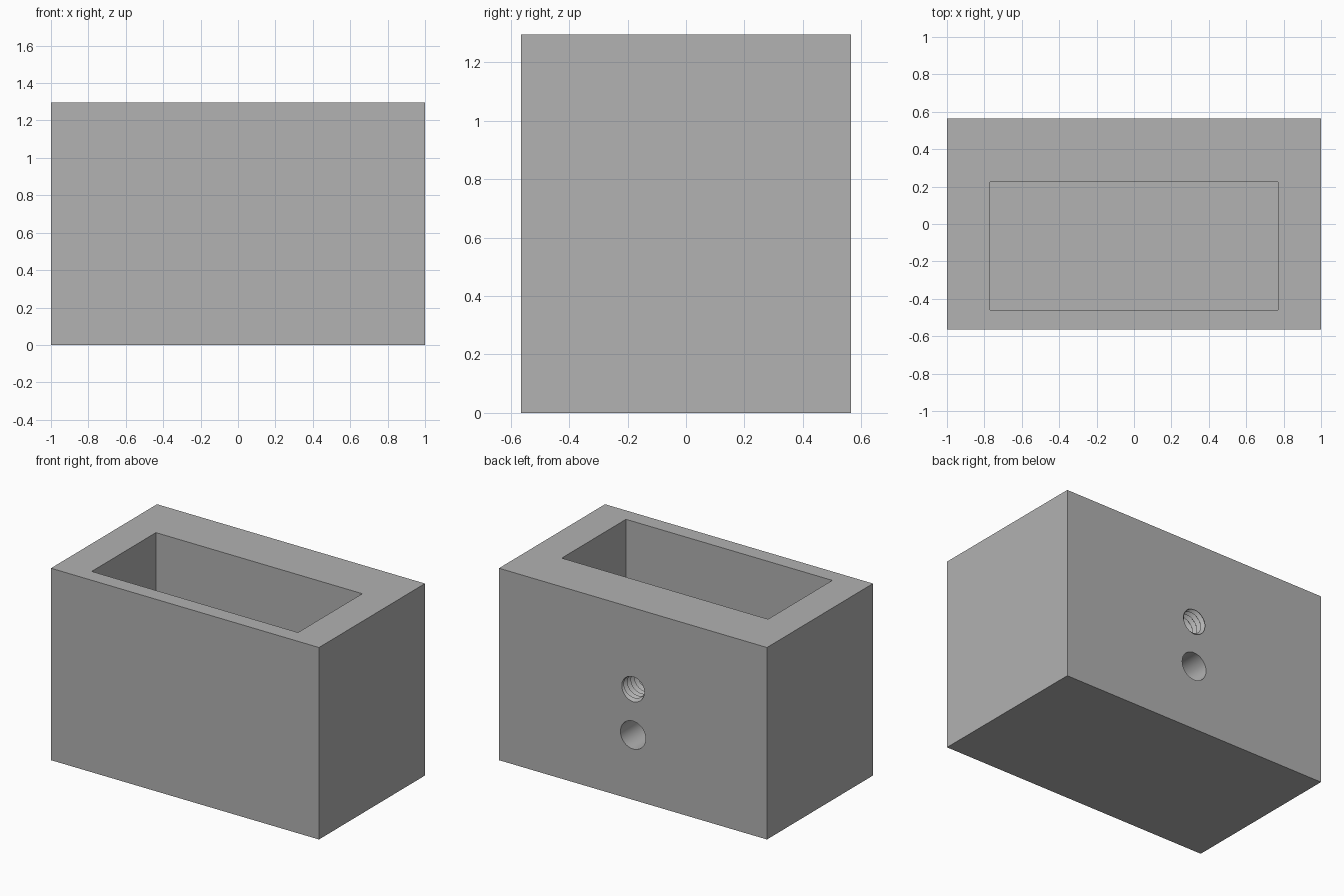
import bpy, bmesh, math
from mathutils import Matrix

cube = bpy.data.objects.get("Cube")
if cube:
    bpy.data.objects.remove(cube, do_unlink=True)

W, D, H = 2.0, 1.13, 1.295
HOLE_R, PITCH, SIDES = 0.094, 0.038, 48

grey = bpy.data.materials.new("plain grey")
grey.use_nodes = True
colour = (0.445, 0.445, 0.445, 1)
grey.diffuse_color = colour
grey.node_tree.nodes["Principled BSDF"].inputs["Base Color"].default_value = colour


def finish(name, bm):
    bmesh.ops.recalc_face_normals(bm, faces=bm.faces)
    mesh = bpy.data.meshes.new(name)
    bm.to_mesh(mesh)
    bm.free()
    mesh.materials.append(grey)
    obj = bpy.data.objects.new(name, mesh)
    bpy.context.collection.objects.link(obj)
    return obj


def box(name, x0, x1, y0, y1, z0, z1):
    bm = bmesh.new()
    place = Matrix.Translation(((x0 + x1) / 2, (y0 + y1) / 2, (z0 + z1) / 2))
    size = Matrix.Diagonal((x1 - x0, y1 - y0, z1 - z0, 1))
    bmesh.ops.create_cube(bm, size=1, matrix=place @ size)
    return finish(name, bm)


def pin_hole(name, y0, y1, z):
    bm = bmesh.new()
    place = Matrix.Translation((0, (y0 + y1) / 2, z)) @ Matrix.Rotation(math.pi / 2, 4, 'X')
    bmesh.ops.create_cone(bm, cap_ends=True, segments=SIDES, radius1=HOLE_R,
                          radius2=HOLE_R, depth=y1 - y0, matrix=place)
    return finish(name, bm)


def threaded_hole(name, y0, y1, z):
    # Crest and root lines wind round the axis; the seam joins one turn to the next
    bm = bmesh.new()
    rows = 2 * round((y1 - y0) / PITCH)
    cols = []
    for i in range(SIDES):
        a = math.tau * i / SIDES
        col = []
        for k in range(rows):
            r = HOLE_R if k % 2 else HOLE_R - 0.02
            y = y0 + PITCH * (k / 2 + i / SIDES)
            col.append(bm.verts.new((r * math.cos(a), y, z + r * math.sin(a))))
        cols.append(col)
    for i in range(SIDES):
        seam = i == SIDES - 1
        a, b = cols[i], (cols[0][2:] if seam else cols[i + 1])
        for k in range(len(b) - 1):
            bm.faces.new((a[k], a[k + 1], b[k + 1], b[k]))
    # The last seam rows stay open and are closed with the end caps
    bmesh.ops.holes_fill(bm, edges=[e for e in bm.edges if e.is_boundary], sides=0)
    bmesh.ops.triangulate(bm, faces=bm.faces)
    return finish(name, bm)


# Solid block with an open pocket and two holes through the thick back wall
block = box("holder_block", -W / 2, W / 2, -D / 2, D / 2, 0, H)
cutters = [
    box("pocket_cutter", -0.77, 0.77, -0.46, 0.225, 0.15, H + 0.2),
    pin_hole("pin_hole_cutter", 0.1, 0.7, 0.437),
    threaded_hole("threaded_hole_cutter", 0.1, 0.7, 0.755),
]
bpy.context.view_layer.objects.active = block
for cutter in cutters:
    cutter.hide_render = True
    mod = block.modifiers.new(cutter.name, 'BOOLEAN')
    mod.operation, mod.solver, mod.object = 'DIFFERENCE', 'EXACT', cutter
    bpy.ops.object.modifier_apply(modifier=mod.name)
    bpy.data.objects.remove(cutter, do_unlink=True)

bpy.ops.object.select_all(action='DESELECT')
block.select_set(True)
bpy.ops.object.shade_smooth_by_angle(angle=math.radians(30))
